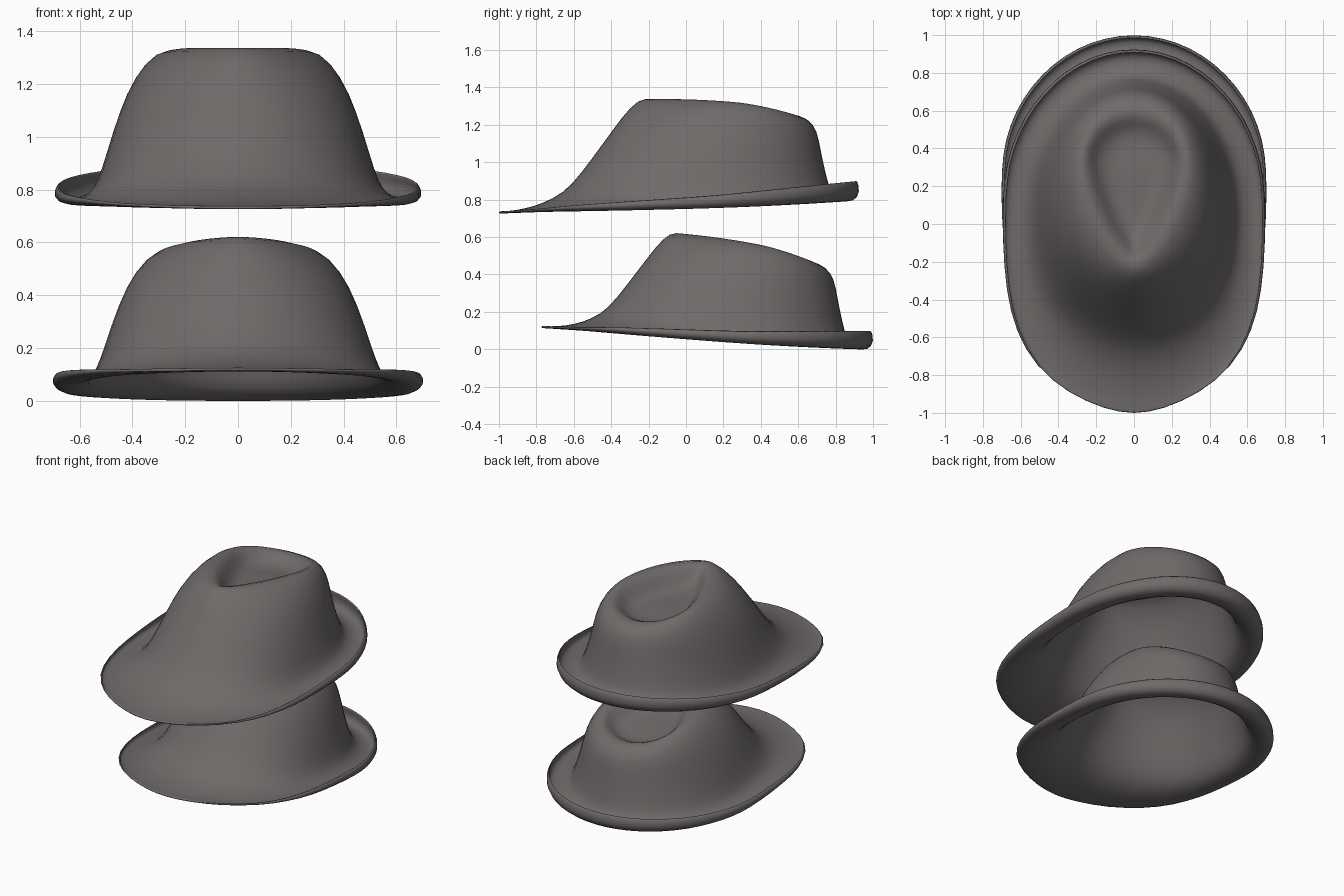
import bpy, bmesh
from math import sin, cos, pi
from mathutils import Matrix

cube = bpy.data.objects.get("Cube")
if cube:
    bpy.data.objects.remove(cube)

felt = bpy.data.materials.new("warm grey felt")
felt.use_nodes = True
colour = (0.16, 0.146, 0.142, 1)
felt.diffuse_color = colour
bsdf = felt.node_tree.nodes["Principled BSDF"]
bsdf.inputs["Base Color"].default_value = colour
bsdf.inputs["Roughness"].default_value = 0.9

SEG = 28
# each ring: front y, back y, widest y, half width, z front, z side, z back,
# then the outline powers: front fullness, front corner, back fullness
RINGS = [
    (-1.01, .91, .15, .675, .737, .82, .90, 4, 1.6, 1.9),     # curled brim lip
    (-.995, .927, .15, .695, .737, .785, .845, 4, 1.6, 1.9),
    (-.93, .90, .15, .66, .74, .757, .795, 3.8, 1.6, 1.9),    # brim trough
    (-.81, .83, .12, .59, .765, .77, .805, 3.4, 1.7, 2),
    (-.71, .78, .10, .55, .81, .80, .835, 3, 1.8, 2),         # crown foot
    (-.62, .76, .10, .52, .87, .87, .91, 2.6, 1.9, 2),
    (-.50, .735, .11, .48, 1.03, 1.01, 1.01, 2.3, 1.9, 2),    # crown wall
    (-.39, .715, .15, .425, 1.18, 1.17, 1.12, 2.1, 1.9, 2.2),
    (-.30, .69, .22, .355, 1.30, 1.285, 1.205, 1.8, 1.8, 2.4),
    (-.22, .61, .30, .28, 1.355, 1.335, 1.255, 1.4, 1.5, 2.4),  # top ridge
    (-.15, .55, .32, .235, 1.30, 1.29, 1.24, 1.3, 1.4, 2.2),  # teardrop dent
    (-.09, .50, .32, .185, 1.23, 1.22, 1.20, 1.3, 1.4, 2),
    (.04, .42, .30, .11, 1.21, 1.205, 1.195, 1.5, 1.6, 2),
]


def ring_points(front, back, mid, width, zf, zs, zb, full, corner, back_full):
    for i in range(SEG):
        a = 2 * pi * i / SEG
        c = -cos(a)
        n, m = (full, corner) if c < 0 else (back_full, 2)
        x = width * max(0, 1 - abs(c) ** n) ** (1 / m)
        y = mid + c * (back - mid if c > 0 else mid - front)
        z = zs + c * (zb - zf) / 2 + c * c * ((zb + zf) / 2 - zs)
        yield (x if sin(a) > 0 else -x), y, z


def make_hat(name, placement):
    bm = bmesh.new()
    loops = [[bm.verts.new(p) for p in ring_points(*r)] for r in RINGS]
    for low, high in zip(loops, loops[1:]):
        for i in range(SEG):
            j = (i + 1) % SEG
            bm.faces.new((low[i], low[j], high[j], high[i]))
    # slightly raised centre of the dent
    tip = bm.verts.new((0, .26, 1.215))
    for i in range(SEG):
        bm.faces.new((loops[-1][i], loops[-1][(i + 1) % SEG], tip))
    mesh = bpy.data.meshes.new(name)
    bm.to_mesh(mesh)
    bm.free()
    mesh.transform(placement)
    mesh.materials.append(felt)
    hat = bpy.data.objects.new(name, mesh)
    bpy.context.collection.objects.link(hat)
    shell = hat.modifiers.new("felt thickness", 'SOLIDIFY')
    shell.thickness = 0.012
    shell.offset = -1
    smooth = hat.modifiers.new("soft shape", 'SUBSURF')
    smooth.levels = smooth.render_levels = 1
    for poly in mesh.polygons:
        poly.use_smooth = True


make_hat("upper_hat", Matrix.Identity(4))
# the lower hat is tipped back and a little shorter
make_hat("lower_hat", Matrix(((1.01, 0, 0, 0),
                              (0, .92, 0, .148),
                              (0, -.095, .95, -.67),
                              (0, 0, 0, 1))))
